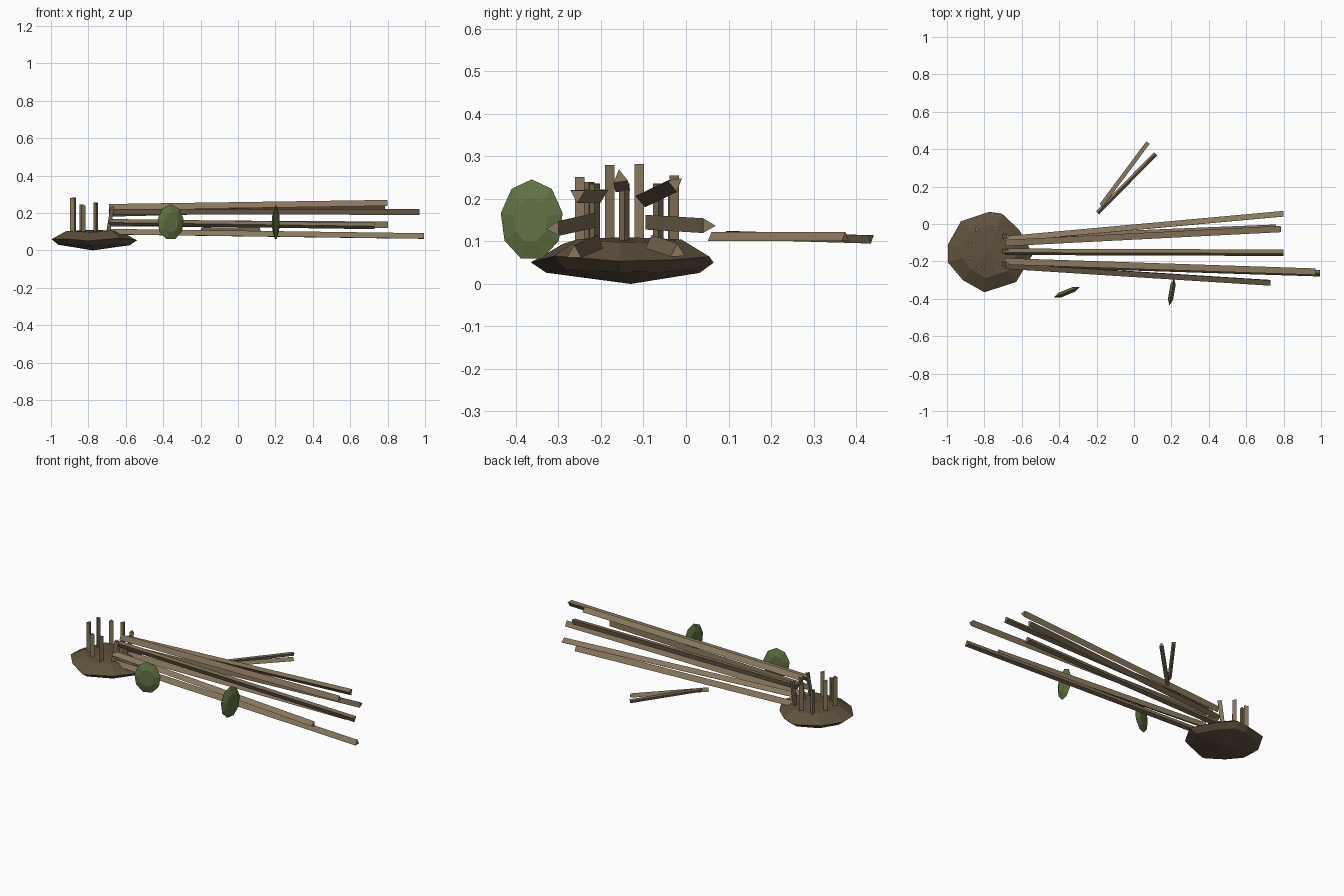
import bpy, bmesh, math
from mathutils import Vector

if "Cube" in bpy.data.objects:
    bpy.data.objects.remove(bpy.data.objects["Cube"], do_unlink=True)


def material(name, rgb):
    m = bpy.data.materials.new(name)
    m.use_nodes = True
    m.diffuse_color = (*rgb, 1)
    m.node_tree.nodes["Principled BSDF"].inputs["Base Color"].default_value = (*rgb, 1)
    return m


WOOD = material("weathered wood", (0.25, 0.185, 0.11))
EARTH = material("dark earth", (0.115, 0.082, 0.047))
LEAF = material("moss green", (0.12, 0.17, 0.055))


def finish(name, bm, mat):
    bmesh.ops.recalc_face_normals(bm, faces=bm.faces)
    mesh = bpy.data.meshes.new(name)
    bm.to_mesh(mesh)
    bm.free()
    mesh.materials.append(mat)
    bpy.context.collection.objects.link(bpy.data.objects.new(name, mesh))


def pole(name, start, end, radius, ridge):
    """Three-sided pole whose sharp ridge points towards the given direction."""
    start, end = Vector(start), Vector(end)
    axis = (end - start).normalized()
    u = Vector(ridge)
    u = (u - axis * u.dot(axis)).normalized()
    v = axis.cross(u)
    bm = bmesh.new()
    rings = []
    for centre in (start, end):
        rings.append([bm.verts.new(centre + radius * (u * math.cos(a) + v * math.sin(a)))
                      for a in (i * math.tau / 3 for i in range(3))])
        bm.faces.new(rings[-1])
    for i in range(3):
        j = (i + 1) % 3
        bm.faces.new((rings[0][i], rings[0][j], rings[1][j], rings[1][i]))
    finish(name, bm, WOOD)


# Root clump: an uneven outline scaled into stacked rings, closed by two points
outline = [(-0.995, -0.11), (-0.925, 0.015), (-0.775, 0.065), (-0.705, 0.055),
           (-0.615, -0.03), (-0.54, -0.16), (-0.63, -0.31), (-0.8, -0.365),
           (-0.915, -0.3), (-0.995, -0.205)]
cx, cy = -0.775, -0.14
bm = bmesh.new()
rings = []
for scale, z, wobble in ((0.84, 0.03, 0.004), (1, 0.058, 0.008), (0.66, 0.1, 0.006)):
    rings.append([bm.verts.new((cx + (x - cx) * scale, cy + (y - cy) * scale,
                                z + wobble * math.sin(2.4 * i)))
                  for i, (x, y) in enumerate(outline)])
bottom, top = bm.verts.new((cx, -0.13, 0)), bm.verts.new((cx, cy, 0.11))
for i in range(len(outline)):
    j = (i + 1) % len(outline)
    bm.faces.new((bottom, rings[0][i], rings[0][j]))
    bm.faces.new((top, rings[2][i], rings[2][j]))
    for a, b in zip(rings, rings[1:]):
        bm.faces.new((a[i], a[j], b[j], b[i]))
finish("root_clump", bm, EARTH)

# Upright splinters: x, y, top height
splinters = [(-0.84, -0.03, 0.245), (-0.76, -0.03, 0.255), (-0.877, -0.108, 0.282),
             (-0.885, -0.182, 0.28), (-0.83, -0.228, 0.24), (-0.76, -0.247, 0.252)]
for i, (x, y, z) in enumerate(splinters):
    pole(f"upright_splinter_{i + 1}", (x, y, 0.07), (x, y, z), 0.014,
         (x - cx, y - cy, 0))

# Leaning splinters beside the fallen poles
for i, y in enumerate((-0.065, -0.145, -0.215)):
    pole(f"leaning_splinter_{i + 1}", (-0.70, y, 0.08), (-0.675, y, 0.235), 0.014, (1, 0, 0))

# Long fallen poles, splayed around a common axis: start y, z and end x, y, z
logs = [(-0.085, 0.145, 0.80, 0.05, 0.137), (-0.10, 0.20, 0.785, -0.025, 0.236),
        (-0.15, 0.228, 0.80, -0.155, 0.25), (-0.20, 0.212, 0.97, -0.255, 0.21),
        (-0.22, 0.15, 0.73, -0.31, 0.13), (-0.21, 0.095, 0.995, -0.263, 0.072),
        (-0.08, 0.095, 0.76, -0.02, 0.075)]
for i, (y0, z0, x1, y1, z1) in enumerate(logs):
    pole(f"fallen_pole_{i + 1}", (-0.69, y0, z0), (x1, y1, z1), 0.02,
         (0, y1 + 0.14, z1 - 0.14))

# Loose sticks behind
pole("loose_stick_1", (-0.195, 0.06, 0.108), (0.115, 0.375, 0.108), 0.014, (0, 0, 1))
pole("loose_stick_2", (-0.175, 0.10, 0.118), (0.075, 0.435, 0.108), 0.013, (0, 0, -1))


# Leaves: thin upright lenses with nine sides
def leaf(name, centre, angle, radius_w, radius_h, thickness):
    centre = Vector(centre)
    along = Vector((math.cos(angle), math.sin(angle), 0))
    normal = Vector((-along.y, along.x, 0))
    up = Vector((0, 0, 1))
    bm = bmesh.new()
    count = 9
    rim = [bm.verts.new(centre + along * radius_w * math.cos(a) + up * radius_h * math.sin(a))
           for a in ((i + 0.25) * math.tau / count for i in range(count))]
    for side in (-1, 1):
        middle = [bm.verts.new(centre + (v.co - centre) * 0.55 + normal * side * thickness)
                  for v in rim]
        bm.faces.new(middle)
        for i in range(count):
            j = (i + 1) % count
            bm.faces.new((rim[i], rim[j], middle[j], middle[i]))
    finish(name, bm, LEAF)


leaf("leaf_right", (-0.36, -0.365, 0.15), math.radians(22), 0.076, 0.096, 0.014)
leaf("leaf_left", (0.202, -0.363, 0.15), math.radians(80), 0.075, 0.096, 0.014)
